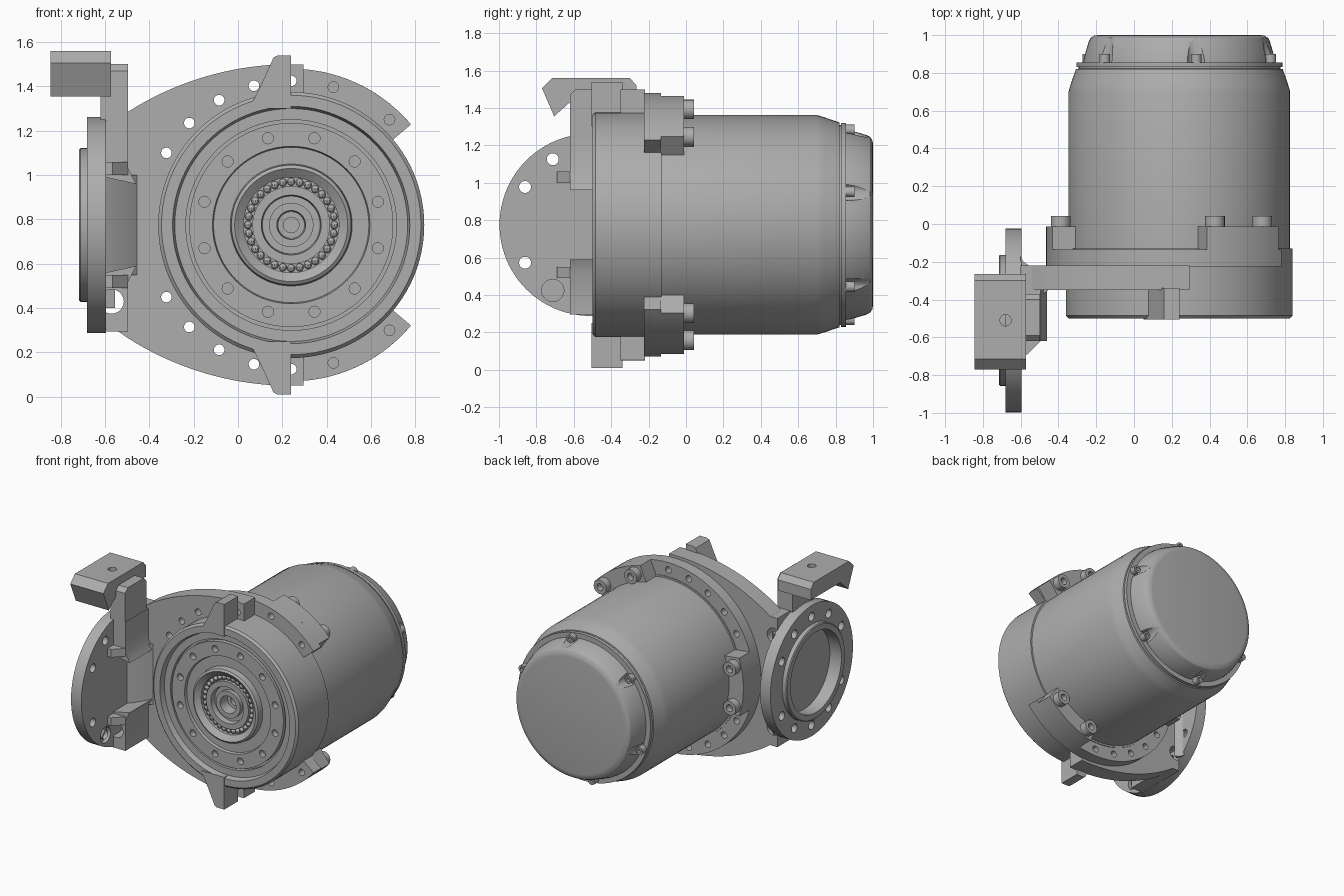
import bpy, bmesh, math
from mathutils import Matrix, Vector

cube = bpy.data.objects.get("Cube")
if cube:
    bpy.data.objects.remove(cube)

CX, CZ = 0.24, 0.775      # motor axis
FY = -0.51                # side flange axis
parts = []

grey = bpy.data.materials.new("cast_grey")
grey.use_nodes = True
COLOR = (0.42, 0.42, 0.42, 1)
grey.diffuse_color = COLOR
grey.node_tree.nodes["Principled BSDF"].inputs["Base Color"].default_value = COLOR


def finish(name, bm):
    bmesh.ops.recalc_face_normals(bm, faces=bm.faces)
    mesh = bpy.data.meshes.new(name)
    bm.to_mesh(mesh)
    bm.free()
    mesh.materials.append(grey)
    ob = bpy.data.objects.new(name, mesh)
    bpy.context.collection.objects.link(ob)
    parts.append(ob)
    return ob


def place(axis, u, v, w):
    """u, v lie across the axis, w runs along it."""
    return {"x": (w, u, v), "y": (u, w, v), "z": (u, v, w)}[axis]


def add_prism(bm, pts, axis, a, b):
    lo = [bm.verts.new(place(axis, u, v, a)) for u, v in pts]
    hi = [bm.verts.new(place(axis, u, v, b)) for u, v in pts]
    bm.faces.new(lo)
    bm.faces.new(hi[::-1])
    for i in range(len(pts)):
        j = (i + 1) % len(pts)
        bm.faces.new((lo[i], hi[i], hi[j], lo[j]))


def circle(u, v, r, n=20):
    return [(u + r * math.cos(math.tau * i / n), v + r * math.sin(math.tau * i / n)) for i in range(n)]


def arc(r, a0, a1, n):
    steps = [math.radians(a0 + (a1 - a0) * i / n) for i in range(n + 1)]
    return [(CX + r * math.cos(a), CZ + r * math.sin(a)) for a in steps]


def polar(r, deg):
    return CX + r * math.cos(math.radians(deg)), CZ + r * math.sin(math.radians(deg))


def prism(name, pts, axis, a, b):
    bm = bmesh.new()
    add_prism(bm, pts, axis, a, b)
    return finish(name, bm)


def lathe(name, profile, axis, u, v, n=96):
    """Turn (radius, along) points about an axis; both ends sit on the axis."""
    bm = bmesh.new()
    rings = []
    for r, w in profile:
        if r == 0:
            rings.append([bm.verts.new(place(axis, u, v, w))] * n)
        else:
            rings.append([bm.verts.new(place(axis, p, q, w)) for p, q in circle(u, v, r, n)])
    for A, B in zip(rings, rings[1:]):
        for i in range(n):
            j = (i + 1) % n
            bm.faces.new(list(dict.fromkeys((A[i], A[j], B[j], B[i]))))
    return finish(name, bm)


def cut(ob, holes):
    """Subtract round holes given as (axis, u, v, radius, from, to)."""
    bm = bmesh.new()
    for axis, u, v, r, a, b in holes:
        add_prism(bm, circle(u, v, r), axis, a, b)
    cutter = finish("cutter", bm)
    parts.remove(cutter)
    cutter.hide_render = True
    mod = ob.modifiers.new("holes", "BOOLEAN")
    mod.object, mod.operation, mod.solver = cutter, "DIFFERENCE", "EXACT"
    mesh = bpy.data.meshes.new_from_object(ob.evaluated_get(bpy.context.evaluated_depsgraph_get()))
    ob.modifiers.clear()
    ob.data = mesh
    bpy.data.objects.remove(cutter)


def flip(pts):
    return [(x, 2 * CZ - z) for x, z in pts]


# Motor body with tapered rear and end cap
motor = lathe("motor_body", [(0, -0.15), (0.587, -0.15), (0.587, 0.7), (0.575, 0.74), (0.548, 0.82),
              (0.535, 0.822), (0.535, 0.83), (0.545, 0.83), (0.545, 0.855), (0, 0.855)], "y", CX, CZ)
cap = lathe("end_cap", [(0, 0.84), (0.51, 0.84), (0.505, 0.88), (0.48, 0.965), (0.47, 0.985),
            (0.45, 0.997), (0.43, 1.0), (0, 1.0)], "y", CX, CZ)
cap_angles = [20 + 60 * k for k in range(6)]
cut(cap, [("y", *polar(0.525, a), 0.05, 0.856, 0.985) for a in cap_angles])
for a in cap_angles:
    screw = prism("cap_screw", circle(*polar(0.515, a), 0.028), "y", 0.85, 0.9)
    cut(screw, [("y", *polar(0.515, a), 0.014, 0.88, 0.92)])

# Gear housing with stepped output face
housing = lathe("gear_housing", [
    (0, -0.13), (0.6, -0.13), (0.6, -0.485), (0.585, -0.5), (0.535, -0.5), (0.525, -0.46),
    (0.475, -0.46), (0.475, -0.43), (0.46, -0.43), (0.46, -0.465), (0.355, -0.465), (0.35, -0.445),
    (0.275, -0.445), (0.27, -0.49), (0.255, -0.5), (0.215, -0.47), (0.215, -0.44), (0.175, -0.44),
    (0.175, -0.47), (0.135, -0.47), (0.13, -0.43), (0.1, -0.43), (0.1, -0.46), (0.065, -0.46),
    (0.06, -0.38), (0.035, -0.38), (0.035, -0.3), (0, -0.3)], "y", CX, CZ)
cut(housing, [("y", *polar(0.405, 15 + 30 * k), 0.025, -0.55, -0.42) for k in range(12)])

# Bearing balls around the output shaft
bm = bmesh.new()
for k in range(32):
    x, z = polar(0.195, k * 360 / 32)
    bmesh.ops.create_uvsphere(bm, u_segments=10, v_segments=8, radius=0.018,
                              matrix=Matrix.Translation(Vector((x, -0.45, z))))
finish("bearing_balls", bm)

# Mounting plate: shallow arcs above and below, joining the side flange
R = 1.37
top = [(x, 1.5 - R + math.sqrt(R * R - (x - CX) ** 2))
       for x in [0.295 - 0.795 * i / 20 for i in range(21)]]
top += [(-0.54, 1.255), (-0.6, 1.255)]
plate = prism("mounting_plate", top + flip(top)[::-1], "y", -0.35, -0.22)
ring_holes = [("y", *polar(0.65, a), 0.024, -0.6, 0) for s in (90, 210) for a in range(s, s + 61, 15)]
side_holes = [("y", -0.57, z, 0.055, -0.8, 0) for z in (1.12, 0.43)]
cut(plate, ring_holes + side_holes)

# Ring behind the plate, open on the far side
ring = prism("flange_ring", arc(0.705, 40, 320, 72) + arc(0.55, 320, 40, 72), "y", -0.225, -0.135)
bolt_angles = [c + d for c in (60, 180, 300) for d in (-13, 13)]
cut(ring, ring_holes + [("y", *polar(0.65, a), 0.024, -0.6, 0) for a in bolt_angles])

# Three motor lugs, each with two socket bolts
for c in (60, 180, 300):
    prism("motor_lug", arc(0.705, c - 18, c + 18, 12) + arc(0.56, c + 21, c - 21, 12), "y", -0.135, -0.012)
for a in bolt_angles:
    bolt = prism("lug_bolt", circle(*polar(0.645, a), 0.052, 24), "y", -0.03, 0.043)
    cut(bolt, [("y", *polar(0.645, a), 0.026, 0.0, 0.08)])

# Stop tabs above and below the housing
tab = [(0.05, 1.3), (0.11, 1.42), (0.16, 1.53), (0.18, 1.54), (0.24, 1.54), (0.24, 1.3)]
for name, pts in (("upper_tab", tab), ("lower_tab", flip(tab))):
    prism(name, pts, "y", -0.505, -0.34)

# Side flange with a raised rim, shallow bore and counterbored holes
flange = lathe("side_flange", [(0, -0.595), (0.487, -0.595), (0.487, -0.68), (0.347, -0.68), (0.347, -0.71),
               (0.34, -0.716), (0.3, -0.716), (0.3, -0.62), (0, -0.62)], "x", FY, CZ)
flange_holes = []
for k in range(12):
    if k % 6:
        a = math.radians(30 * k)
        u, v = FY + 0.405 * math.cos(a), CZ + 0.405 * math.sin(a)
        flange_holes += [("x", u, v, 0.032, -0.8, -0.5), ("x", u, v, 0.06, -0.625, -0.5)]
cut(flange, flange_holes)

# Gussets tying the plate to the flange
gusset = [(-0.6, 1.255), (-0.495, 1.255), (-0.495, 1.03), (-0.46, 0.96), (-0.6, 0.99)]
for name, pts in (("upper_gusset", gusset), ("lower_gusset", flip(gusset))):
    g = prism(name, pts, "y", -0.62, -0.3)
    cut(g, side_holes)
    prism(name + "_toe", [(-0.6, -0.69), (-0.565, -0.69), (-0.495, -0.62), (-0.6, -0.62)], "z",
          *((1.0, 1.06) if name[0] == "u" else (0.49, 0.55)))
prism("rear_fillet", [(-0.6, -0.17), (-0.585, -0.2), (-0.555, -0.22), (-0.6, -0.23)], "z", 0.4, 1.15)
prism("front_fillet", [(-0.6, -0.46), (-0.53, -0.42), (-0.45, -0.345), (-0.6, -0.34)], "z", 0.55, 1.0)

# Arm and bent connector block
arm = [(-0.62, 1.0), (-0.62, 1.47), (-0.59, 1.5), (-0.4, 1.5), (-0.37, 1.47), (-0.37, 1.0)]
prism("connector_arm_lower", [(y, min(z, 1.26)) for y, z in arm[:1] + arm[1:2] + arm[4:]], "x", -0.6, -0.497)
prism("connector_arm", [(y, max(z, 1.25)) for y, z in arm], "x", -0.62, -0.497)
block = prism("connector_block", [(-0.715, 1.56), (-0.77, 1.505), (-0.705, 1.355), (-0.61, 1.44),
              (-0.265, 1.44), (-0.265, 1.52), (-0.3, 1.56)], "x", -0.845, -0.572)
cut(block, [("z", -0.68, FY, 0.06, 1.53, 1.6), ("z", -0.68, FY, 0.03, 1.3, 1.6)])

# Smooth round walls, keep hard edges
bpy.ops.object.select_all(action="DESELECT")
for ob in parts:
    ob.select_set(True)
bpy.context.view_layer.objects.active = parts[0]
bpy.ops.object.shade_smooth_by_angle(angle=math.radians(30))
